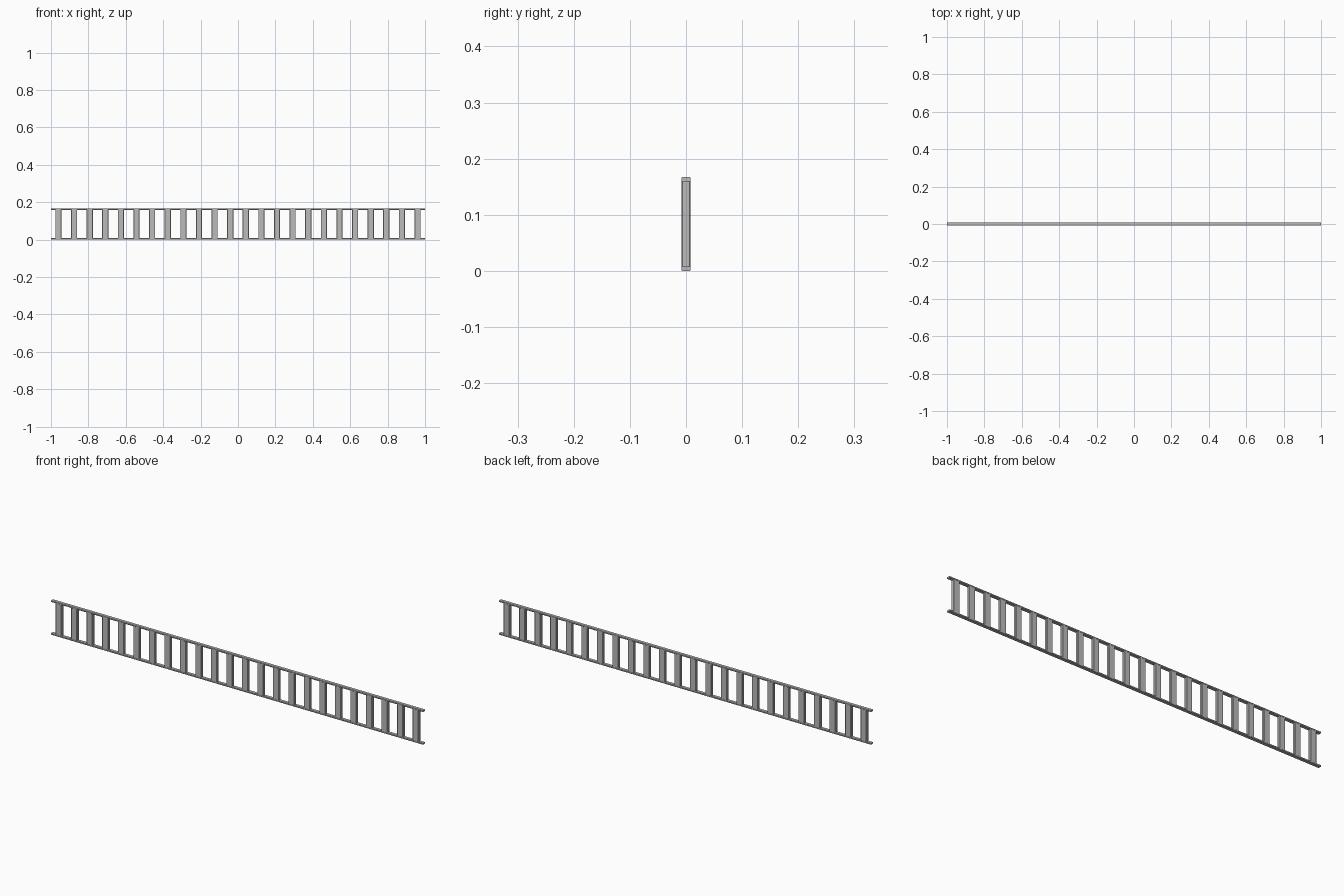
import bpy, bmesh

if "Cube" in bpy.data.objects:
    bpy.data.objects.remove(bpy.data.objects["Cube"])

mat = bpy.data.materials.new("plain grey")
mat.diffuse_color = (0.5, 0.5, 0.5, 1)
mat.use_nodes = True
mat.node_tree.nodes["Principled BSDF"].inputs["Base Color"].default_value = mat.diffuse_color


def prism(name, profile, axis, start, end):
    """Extrude a closed 2D profile along x (profile is y,z) or z (profile is x,y)."""
    def point(a, b, t):
        return (t, a, b) if axis == "x" else (a, b, t)
    bm = bmesh.new()
    face = bm.faces.new([bm.verts.new(point(a, b, start)) for a, b in profile])
    ext = bmesh.ops.extrude_face_region(bm, geom=[face])
    d = point(0, 0, end - start)
    bmesh.ops.translate(bm, vec=d, verts=[g for g in ext["geom"] if isinstance(g, bmesh.types.BMVert)])
    bmesh.ops.recalc_face_normals(bm, faces=bm.faces)
    me = bpy.data.meshes.new(name)
    bm.to_mesh(me)
    bm.free()
    me.materials.append(mat)
    ob = bpy.data.objects.new(name, me)
    bpy.context.collection.objects.link(ob)
    return ob


def chamfered(w, h, c, cy=0.0):
    """Rectangle with cut corners, half sizes w and h."""
    return [(-w + c, cy - h), (w - c, cy - h), (w, cy - h + c), (w, cy + h - c),
            (w - c, cy + h), (-w + c, cy + h), (-w, cy + h - c), (-w, cy - h + c)]


HEIGHT, DEPTH, RAIL = 0.167, 0.0083, 0.004

# Long rails at bottom and top
prism("bottom_rail", chamfered(DEPTH, RAIL, 0.0015, RAIL), "x", -1, 1)
prism("top_rail", chamfered(DEPTH, RAIL, 0.0015, HEIGHT - RAIL), "x", -1, 1)

# Evenly spaced flat balusters
COUNT = 24
for i in range(COUNT):
    x = -0.96 + 1.92 * i / (COUNT - 1)
    profile = [(x + a, b) for a, b in chamfered(0.0165, 0.0078, 0.002)]
    prism(f"baluster_{i + 1}", profile, "z", 0.006, HEIGHT - 0.006)
